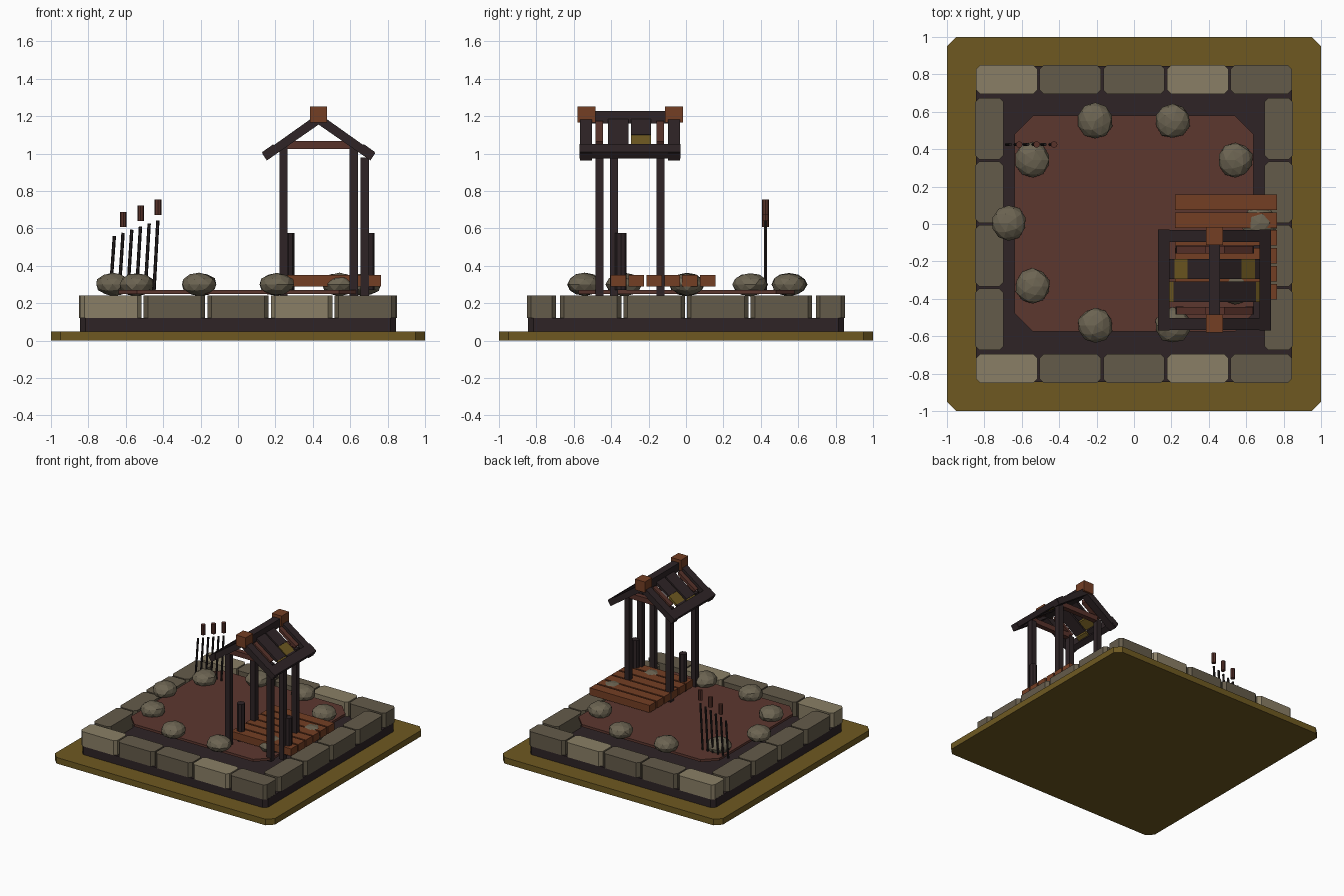
import bpy, bmesh, math, random
from mathutils import Vector, Matrix

if "Cube" in bpy.data.objects:
    bpy.data.objects.remove(bpy.data.objects["Cube"])

random.seed(4)


def mat(name, r, g, b):
    m = bpy.data.materials.new(name)
    lin = lambda c: ((c / 255 + 0.055) / 1.055) ** 2.4
    m.diffuse_color = (lin(r), lin(g), lin(b), 1)
    m.use_nodes = True
    m.node_tree.nodes["Principled BSDF"].inputs["Base Color"].default_value = m.diffuse_color
    return m


OLIVE = mat("olive ground", 110, 89, 33)
DARK = mat("dark wood", 46, 36, 38)
RED = mat("red floor", 92, 55, 47)
PLANK = mat("orange wood", 116, 62, 36)
LIGHT = mat("light stone", 138, 127, 102)
STONE = mat("dark stone", 100, 91, 74)
ROCK = mat("pebble stone", 108, 100, 82)
BROWN = mat("brown wood", 88, 50, 42)
REED = mat("reed stem", 38, 32, 32)


def finish(bm, name, m):
    bmesh.ops.recalc_face_normals(bm, faces=bm.faces)
    me = bpy.data.meshes.new(name)
    bm.to_mesh(me)
    bm.free()
    me.materials.append(m)
    ob = bpy.data.objects.new(name, me)
    bpy.context.collection.objects.link(ob)
    return ob


def prism(name, m, pts, z0, z1):
    bm = bmesh.new()
    f = bm.faces.new([bm.verts.new((x, y, z0)) for x, y in pts])
    ext = bmesh.ops.extrude_face_region(bm, geom=[f])["geom"]
    vs = [v for v in ext if isinstance(v, bmesh.types.BMVert)]
    bmesh.ops.translate(bm, verts=vs, vec=(0, 0, z1 - z0))
    return finish(bm, name, m)


def slab(name, m, x0, x1, y0, y1, z0, z1, c):
    """Plate with chamfered vertical corners."""
    pts = [(x0 + c, y0), (x1 - c, y0), (x1, y0 + c), (x1, y1 - c),
           (x1 - c, y1), (x0 + c, y1), (x0, y1 - c), (x0, y0 + c)]
    return prism(name, m, pts, z0, z1)


def box(name, m, x0, x1, y0, y1, z0, z1):
    return prism(name, m, [(x0, y0), (x1, y0), (x1, y1), (x0, y1)], z0, z1)


def rod(name, m, p, q, r, n=8):
    p, q = Vector(p), Vector(q)
    d = q - p
    bm = bmesh.new()
    bmesh.ops.create_cone(bm, cap_ends=True, segments=n, radius1=r, radius2=r, depth=d.length)
    bm.transform(Matrix.Translation((p + q) / 2) @ d.to_track_quat('Z', 'Y').to_matrix().to_4x4())
    return finish(bm, name, m)


# ground, plinth and floor
slab("ground", OLIVE, -1, 1, -1, 1, 0, 0.05, 0.05)
slab("plinth", DARK, -0.845, 0.845, -0.845, 0.845, 0.05, 0.12, 0.03)
slab("floor", RED, -0.64, 0.64, -0.575, 0.58, 0.25, 0.27, 0.1)

# stone border: five blocks front and back, four on each side
for s, side in ((-1, "front"), (1, "back")):
    y0, y1 = sorted((s * 0.85, s * 0.695))
    for i in range(5):
        x = -0.68 + i * 0.34
        slab(f"{side}_stone", LIGHT if i in (0, 3) else STONE,
             x - 0.164, x + 0.164, y0, y1, 0.12, 0.24, 0.022)
for s, side in ((-1, "left"), (1, "right")):
    x0, x1 = sorted((s * 0.85, s * 0.697))
    for i in range(4):
        y = -0.51 + i * 0.34
        slab(f"{side}_stone", STONE, x0, x1, y - 0.164, y + 0.164, 0.12, 0.24, 0.022)

# ring of ten rocks
for i in range(10):
    a = math.radians(36 * i)
    bm = bmesh.new()
    bmesh.ops.create_icosphere(bm, subdivisions=2, radius=1)
    for v in bm.verts:
        v.co *= random.uniform(0.94, 1.03)
    bm.transform(Matrix.Translation((0.67 * math.cos(a), 0.575 * math.sin(a) + 0.005, 0.3))
                 @ Matrix.Rotation(a, 4, 'Z') @ Matrix.Diagonal((0.096, 0.096, 0.062, 1)))
    finish(bm, "rock", ROCK)

# deck planks
for i in range(6):
    y = -0.403 + i * 0.0957
    box("deck_plank", PLANK, 0.22, 0.765, y, y + 0.083, 0.29, 0.35)

# shelter posts, mooring post and bollards
CX, CY = 0.431, -0.3
for x in (0.243, 0.619):
    for y in (-0.463, -0.137):
        box("shelter_post", DARK, x - 0.022, x + 0.022, y - 0.022, y + 0.022, 0.24, 1.04)
box("extra_post", DARK, 0.656, 0.7, -0.407, -0.363, 0.24, 0.98)
for x in (0.27, 0.70):
    rod("bollard", DARK, (x, -0.348, 0.27), (x, -0.348, 0.575), 0.031)


# roof pieces follow the slope: a and b are distances from the ridge in x
def slope(name, m, s, a, b, y0, y1, top, thick):
    z = lambda d: top - 0.71 * d
    bm = bmesh.new()
    prof = [(a, z(a)), (b, z(b)), (b - thick * 0.5, z(b) - thick * 0.75),
            (a, z(a) - thick * 1.2)]
    lo = [bm.verts.new((CX + s * d, y0, h)) for d, h in prof]
    hi = [bm.verts.new((CX + s * d, y1, h)) for d, h in prof]
    bm.faces.new(lo)
    bm.faces.new(hi)
    for i in range(4):
        j = (i + 1) % 4
        bm.faces.new((lo[i], lo[j], hi[j], hi[i]))
    finish(bm, name, m)


for s in (-1, 1):
    for y in (-0.535, -0.065):
        slope("end_rafter", DARK, s, 0, 0.302, y - 0.032, y + 0.032, 1.215, 0.05)
    slope("eave_beam", DARK, s, 0.24, 0.302, -0.57, -0.03, 1.222, 0.045)
    slope("roof_board", DARK, s, 0.02, 0.22, -0.418, -0.308, 1.205, 0.022)
    slope("roof_thatch", OLIVE, s, 0.215, 0.26, -0.418, -0.308, 1.2, 0.02)
    slope("roof_board", DARK, s, 0.02, 0.145, -0.295, -0.188, 1.205, 0.022)
    slope("roof_thatch", OLIVE, s, 0.14, 0.215, -0.295, -0.188, 1.2, 0.02)
    slope("roof_board", DARK, s, 0.21, 0.26, -0.295, -0.188, 1.2, 0.02)
    for y in (-0.463, -0.137):
        slope("roof_slat", BROWN, s, 0.05, 0.205, y - 0.02, y + 0.02, 1.21, 0.025)

# ridge beam, its end caps and the tie beams
box("ridge_beam", DARK, CX - 0.03, CX + 0.03, -0.56, -0.04, 1.16, 1.228)
for y in (-0.532, -0.065):
    box("ridge_cap", PLANK, CX - 0.045, CX + 0.045, y - 0.048, y + 0.048, 1.165, 1.253)
for y in (-0.463, -0.137):
    box("tie_beam", BROWN, 0.26, 0.602, y - 0.02, y + 0.02, 1.024, 1.066)

# reeds, every second one with a seed head
for i in range(6):
    x = -0.682 + i * 0.0465
    h = 0.56 + i * 0.0165
    rod("reed_stem", REED, (x, 0.425, 0.26), (x + 0.021, 0.425, h), 0.009, 6)
    if i % 2:
        rod("reed_head", BROWN, (x + 0.022, 0.425, h + 0.03), (x + 0.022, 0.425, h + 0.112), 0.018, 8)
